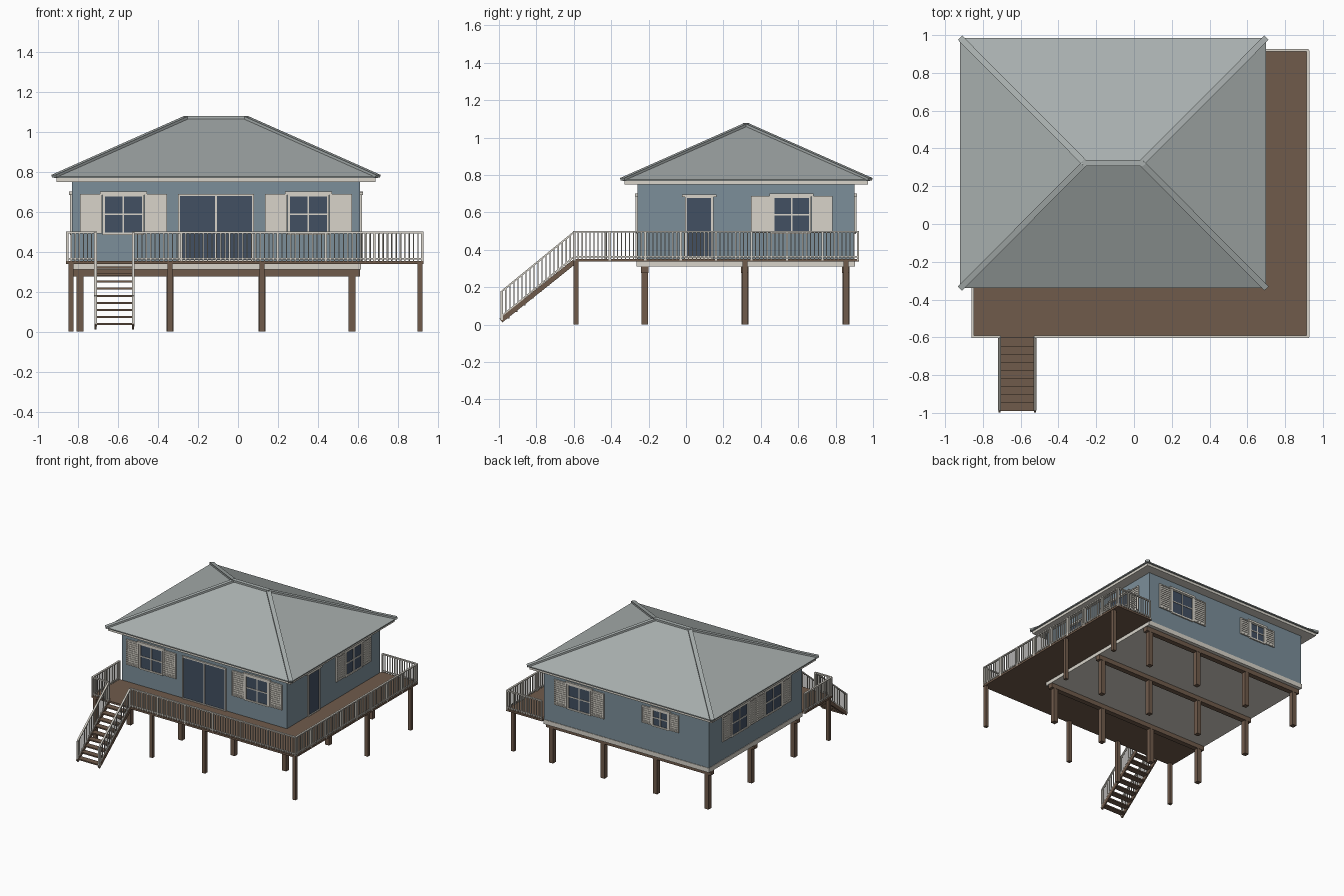
import bpy, bmesh
from mathutils import Matrix, Vector

cube = bpy.data.objects.get("Cube")
if cube:
    bpy.data.objects.remove(cube, do_unlink=True)


def material(name, rgb):
    lin = [(c / 255 / 12.92 if c < 11 else ((c / 255 + 0.055) / 1.055) ** 2.4) for c in rgb]
    m = bpy.data.materials.new(name)
    m.use_nodes = True
    m.diffuse_color = (*lin, 1)
    m.node_tree.nodes["Principled BSDF"].inputs["Base Color"].default_value = (*lin, 1)
    return m


siding = material("blue siding", (124, 143, 154))
trim = material("off white trim", (216, 212, 202))
wood = material("brown wood", (112, 91, 75))
glass = material("dark glass", (66, 80, 98))
shingle = material("grey shingle", (168, 175, 174))


class Part:
    """Collects boxes and bars into one named object."""

    def __init__(self, name, mat):
        self.name, self.mat, self.bm = name, mat, bmesh.new()

    def box(self, a, b):
        a, b = Vector(a), Vector(b)
        size = [abs(c) for c in b - a]
        m = Matrix.Translation((a + b) / 2) @ Matrix.Diagonal((*size, 1))
        bmesh.ops.create_cube(self.bm, size=1, matrix=m)
        return self

    def bar(self, p, q, width, height):
        p, q = Vector(p), Vector(q)
        turn = (q - p).to_track_quat('X', 'Z').to_matrix().to_4x4()
        scale = Matrix.Diagonal(((q - p).length, width, height, 1))
        bmesh.ops.create_cube(self.bm, size=1, matrix=Matrix.Translation((p + q) / 2) @ turn @ scale)
        return self

    def post(self, x, y, z0, z1, w):
        return self.box((x - w / 2, y - w / 2, z0), (x + w / 2, y + w / 2, z1))

    def done(self):
        mesh = bpy.data.meshes.new(self.name)
        self.bm.to_mesh(mesh)
        self.bm.free()
        mesh.materials.append(self.mat)
        ob = bpy.data.objects.new(self.name, mesh)
        bpy.context.collection.objects.link(ob)
        return ob


# House body
X0, X1, Y0, Y1 = -0.83, 0.61, -0.26, 0.90
FLOOR, RAIL = 0.352, 0.50
Part("walls", siding).box((X0, Y0, 0.34), (X1, Y1, 0.76)).done()
Part("floor_band", trim).box((X0 - .004, Y0 - .004, 0.31), (X1 + .004, Y1 + .004, 0.345)).done()

# Hip roof with eave board and caps
EX0, EX1, EY0, EY1, EZ = -0.92, 0.70, -0.34, 0.985, 0.768
RX0, RX1, RY, RZ = -0.26, 0.04, 0.322, 1.068
Part("eave_board", trim).box((EX0 + .012, EY0 + .012, 0.748), (EX1 - .012, EY1 - .012, 0.77)).done()
roof = Part("roof", shingle)
corners = [(EX0, EY0), (EX1, EY0), (EX1, EY1), (EX0, EY1)]
low = [roof.bm.verts.new((x, y, EZ)) for x, y in corners]
eave = [roof.bm.verts.new((x, y, EZ + .008)) for x, y in corners]
left, right = (roof.bm.verts.new((x, RY, RZ)) for x in (RX0, RX1))
for i in range(4):
    j = (i + 1) % 4
    roof.bm.faces.new((low[i], low[j], eave[j], eave[i]))
for loop in ((eave[0], eave[1], right, left), (eave[1], eave[2], right),
             (eave[2], eave[3], left, right), (eave[3], eave[0], left), low[::-1]):
    roof.bm.faces.new(loop)
roof.done()
caps = Part("ridge_caps", shingle)
caps.bar((RX0 - .01, RY, RZ + .003), (RX1 + .01, RY, RZ + .003), .032, .014)
for x, y in corners:
    top = RX0 if x < 0 else RX1
    caps.bar((x, y, EZ + .009), (top, RY, RZ + .002), .032, .014)
caps.done()

# Wall frames: (along the wall, outward, height) to model space
WALLS = {
    "front": lambda u, o, z: (u, Y0 - o, z),
    "back": lambda u, o, z: (u, Y1 + o, z),
    "left": lambda u, o, z: (X1 + o, u, z),
    "right": lambda u, o, z: (X0 - o, u, z),
}


def panel(part, wall, u0, u1, z0, z1, out):
    f = WALLS[wall]
    part.box(f(u0, -0.002, z0), f(u1, out, z1))


def frame(part, wall, u0, u1, z0, z1, t, out):
    panel(part, wall, u0, u0 + t, z0, z1, out)
    panel(part, wall, u1 - t, u1, z0, z1, out)
    panel(part, wall, u0 + t, u1 - t, z0, z0 + t, out)
    panel(part, wall, u0 + t, u1 - t, z1 - t, z1, out)


def window(name, wall, u, half, z0, z1, shutter):
    pane = Part(name + "_glass", glass)
    panel(pane, wall, u - half, u + half, z0, z1, .004)
    pane.done()
    f = Part(name + "_frame", trim)
    frame(f, wall, u - half - .008, u + half + .008, z0 - .006, z1 + .004, .012, .01)
    panel(f, wall, u - .004, u + .004, z0, z1, .008)
    mid = (z0 + z1) / 2
    panel(f, wall, u - half, u + half, mid - .004, mid + .004, .008)
    panel(f, wall, u - half - .022, u + half + .022, z1, z1 + .016, .014)
    f.done()
    s = Part(name + "_shutters", trim)
    for side in (-1, 1):
        a, b = sorted((u + side * (half + .01), u + side * (half + .01 + shutter)))
        panel(s, wall, a, b, z0, z1 + .004, .004)
        frame(s, wall, a, b, z0, z1 + .004, .009, .011)
        count = round((z1 - z0) / .016)
        for i in range(1, count):
            z = z0 + (z1 - z0) * i / count
            panel(s, wall, a + .009, b - .009, z - .004, z + .004, .008)
    s.done()


def door(name, wall, u0, u1, header, split):
    pane = Part(name + "_glass", glass)
    panel(pane, wall, u0, u1, FLOOR, 0.682, .004)
    pane.done()
    f = Part(name + "_frame", trim)
    frame(f, wall, u0 - .006, u1 + .006, FLOOR - .004, 0.688, .011, .01)
    if split:
        mid = (u0 + u1) / 2
        panel(f, wall, mid - .005, mid + .005, FLOOR, 0.682, .009)
    if header:
        panel(f, wall, u0 - .022, u1 + .022, 0.682, 0.697, .014)
    f.done()


# Windows and doors
for name, wall, u in (("front_window_a", "front", -0.573), ("front_window_b", "front", 0.352),
                      ("left_window", "left", 0.565), ("back_window", "back", 0.30),
                      ("right_window_a", "right", 0.52), ("right_window_b", "right", 0.10)):
    window(name, wall, u, .096, 0.49, 0.684, .112)
window("small_back_window", "back", -0.41, .065, 0.555, 0.684, .085)
door("sliding_door", "front", -0.295, 0.075, False, True)
door("side_door", "left", 0.0, 0.14, True, False)

# Deck
DX0, DX1, DY0, DY1 = -0.86, 0.927, -0.603, 0.925
deck = Part("deck", wood)
deck.box((DX0, DY0, 0.337), (DX1, Y0, FLOOR))
deck.box((X1, Y0, 0.337), (DX1, DY1, FLOOR))
deck.done()

# Posts and beams
beams, posts = Part("beams", wood), Part("house_posts", wood)
columns = (-0.79, -0.34, 0.12, 0.57)
for y in (-0.22, 0.315, 0.855):
    beams.box((X0, y - .02, 0.275), (X1, y + .02, 0.311))
    for x in columns:
        posts.post(x, y, 0, 0.28, .036)
beams.done()
posts.done()
deck_posts = Part("deck_posts", wood)
for x, y in ((-0.835, -0.588), (-0.34, -0.588), (0.12, -0.588), (0.91, -0.588), (0.91, 0.315), (0.91, 0.855)):
    deck_posts.post(x, y, 0, 0.34, .027)
deck_posts.done()


# Railings
def railing(part, start, end, sections, drop=0.0):
    p, q = Vector((*start, 0)), Vector((*end, 0))
    q.z = -drop
    span = q - p
    lift = lambda z: Vector((0, 0, z))
    part.bar(p + lift(RAIL - .004), q + lift(RAIL - .004), .014, .009)
    part.bar(p + lift(FLOOR + .012), q + lift(FLOOR + .012), .008, .008)
    count = max(sections, round(Vector((span.x, span.y)).length / .0215 / sections) * sections)
    for i in range(count + 1):
        c = p + span * i / count
        w = .012 if i % (count // sections) == 0 else .006
        part.post(c.x, c.y, c.z + FLOOR - .008, c.z + RAIL - .003, w)


SX0, SX1 = -0.712, -0.524
rail_y = DY0 + .006
rails = Part("deck_railing", trim)
railing(rails, (DX0 + .006, Y0), (DX0 + .006, rail_y), 2)
railing(rails, (DX0 + .006, rail_y), (SX0, rail_y), 1)
railing(rails, (SX1, rail_y), (DX1 - .006, rail_y), 6)
railing(rails, (DX1 - .006, rail_y), (DX1 - .006, DY1 - .006), 8)
railing(rails, (X1 + .01, DY1 - .006), (DX1 - .006, DY1 - .006), 1)
rails.done()

# Stairs
END_Y, DROP = -0.985, 0.318
stair_rails, stringers = Part("stair_railing", trim), Part("stair_stringers", wood)
for x in (SX0, SX1):
    railing(stair_rails, (x, rail_y), (x, END_Y), 1, DROP)
    stringers.bar((x, DY0 + .005, 0.335), (x, END_Y - .005, 0.022), .01, .026)
stair_rails.done()
stringers.done()
treads = Part("stair_treads", wood)
steps = 9
for i in range(steps):
    t = (i + .5) / steps
    y, z = DY0 + (END_Y - DY0) * t, 0.338 - DROP * t
    treads.box((SX0, y - .025, z - .005), (SX1, y + .021, z + .005))
treads.done()
